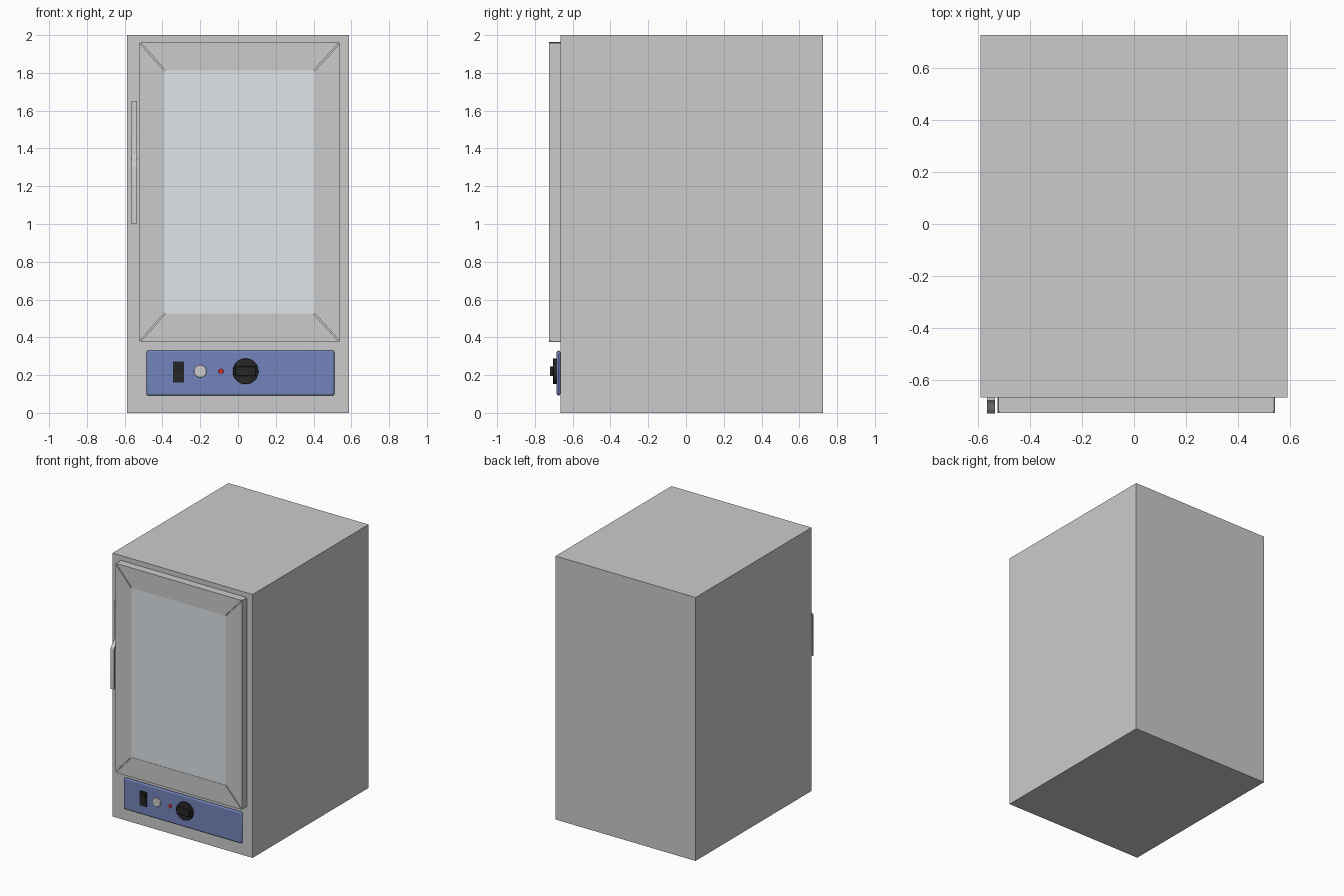
import bpy, bmesh, math

if "Cube" in bpy.data.objects:
    bpy.data.objects.remove(bpy.data.objects["Cube"])

FACE = -0.665   # front plane of the cabinet


def paint(ob, name, rgb):
    mat = bpy.data.materials.get(name) or bpy.data.materials.new(name)
    mat.diffuse_color = (*rgb, 1)
    mat.use_nodes = True
    mat.node_tree.nodes["Principled BSDF"].inputs["Base Color"].default_value = mat.diffuse_color
    ob.data.materials.append(mat)


def prism(name, pts, axis, a, b, bevel=0.0, segments=2, smooth=False):
    """Extrude a 2D outline: axis 'y' takes (x, z) points, 'x' takes (y, z) points."""
    bm = bmesh.new()
    place = (lambda p, d: (p[0], d, p[1])) if axis == 'y' else (lambda p, d: (d, p[0], p[1]))
    face = bm.faces.new([bm.verts.new(place(p, a)) for p in pts])
    ext = bmesh.ops.extrude_face_region(bm, geom=[face])['geom']
    for v in (g for g in ext if isinstance(g, bmesh.types.BMVert)):
        v.co['xyz'.index(axis)] = b
    bmesh.ops.recalc_face_normals(bm, faces=bm.faces)
    me = bpy.data.meshes.new(name)
    bm.to_mesh(me)
    bm.free()
    ob = bpy.data.objects.new(name, me)
    bpy.context.collection.objects.link(ob)
    if bevel:
        m = ob.modifiers.new("Bevel", 'BEVEL')
        m.width, m.segments = bevel, segments
    if smooth:
        bpy.ops.object.select_all(action='DESELECT')
        bpy.context.view_layer.objects.active = ob
        ob.select_set(True)
        bpy.ops.object.shade_smooth_by_angle(angle=math.radians(35))
    return ob


def rect(x0, x1, z0, z1):
    return [(x0, z0), (x1, z0), (x1, z1), (x0, z1)]


def circle(x, z, r, n=32):
    return [(x + r * math.cos(2 * math.pi * i / n), z + r * math.sin(2 * math.pi * i / n)) for i in range(n)]


GREY, BLACK = (0.56, 0.56, 0.56), (0.02, 0.02, 0.02)

# Cabinet
prism("cabinet", rect(-0.588, 0.588, 0, 2), 'y', FACE, 0.725)

# Door: backing, four mitred rails with fine seams, and the window
ox0, ox1, oz0, oz1 = -0.523, 0.541, 0.375, 1.963
ix0, ix1, iz0, iz1 = -0.388, 0.404, 0.525, 1.812
backing = prism("door_backing", rect(ox0 + .004, ox1 - .004, oz0 + .004, oz1 - .004), 'y', -0.716, FACE)
paint(backing, "door_grey", GREY)
g = 0.005
rails = {
    "door_rail_bottom": [(ox0 + g, oz0), (ox1 - g, oz0), (ix1 - g, iz0), (ix0 + g, iz0)],
    "door_rail_top": [(ox0 + g, oz1), (ox1 - g, oz1), (ix1 - g, iz1), (ix0 + g, iz1)],
    "door_rail_left": [(ox0, oz0 + g), (ix0, iz0 + g), (ix0, iz1 - g), (ox0, oz1 - g)],
    "door_rail_right": [(ox1, oz0 + g), (ix1, iz0 + g), (ix1, iz1 - g), (ox1, oz1 - g)],
}
for name, pts in rails.items():
    paint(prism(name, pts, 'y', -0.724, FACE), "door_grey", GREY)
paint(prism("window", rect(ix0, ix1, iz0, iz1), 'y', -0.722, -0.71), "glass", (0.74, 0.78, 0.82))

# Door handle: plate against the cabinet, swept out into a grip below
front, back = [], []
for i in range(9):
    t = i / 8
    y = -0.677 - 0.049 * (0.5 - 0.5 * math.cos(math.pi * t))
    z = 1.37 - 0.07 * t
    front.append((y, z))
    back.append((y + 0.013, z - 0.008))
profile = [(FACE, 1.65), (-0.677, 1.65)] + front + [(-0.726, 1.0), (-0.713, 1.0)] + back[::-1]
prism("door_handle", profile, 'x', -0.563, -0.534, smooth=True)

# Control panel
panel = prism("control_panel", rect(-0.484, 0.51, 0.092, 0.33), 'y', -0.685, FACE, 0.01, 3, True)
paint(panel, "panel_blue", (0.17, 0.23, 0.5))

# Rocker switch: bezel and tilted rocker
paint(prism("switch_bezel", rect(-0.344, -0.286, 0.16, 0.272), 'y', -0.69, -0.68), "black", BLACK)
rocker = [(-0.684, 0.17), (-0.692, 0.17), (-0.691, 0.216), (-0.698, 0.262), (-0.684, 0.262)]
paint(prism("switch_rocker", rocker, 'x', -0.336, -0.294), "black", BLACK)

# Round button and indicator lamp
button = prism("round_button", circle(-0.2, 0.22, 0.033), 'y', -0.692, -0.68, 0.003, 2, True)
paint(button, "button_white", (0.8, 0.8, 0.8))
lamp = prism("indicator_lamp", circle(-0.09, 0.22, 0.013, 16), 'y', -0.69, -0.68, 0.003, 2, True)
paint(lamp, "lamp_red", (0.8, 0.02, 0.02))

# Dial: base disc with a crosswise grip
dial = prism("dial_base", circle(0.04, 0.22, 0.068), 'y', -0.704, -0.68, 0.003, 2, True)
paint(dial, "black", BLACK)
grip = prism("dial_grip", rect(-0.016, 0.096, 0.196, 0.246), 'y', -0.72, -0.70, 0.004, 2, True)
paint(grip, "black", BLACK)
